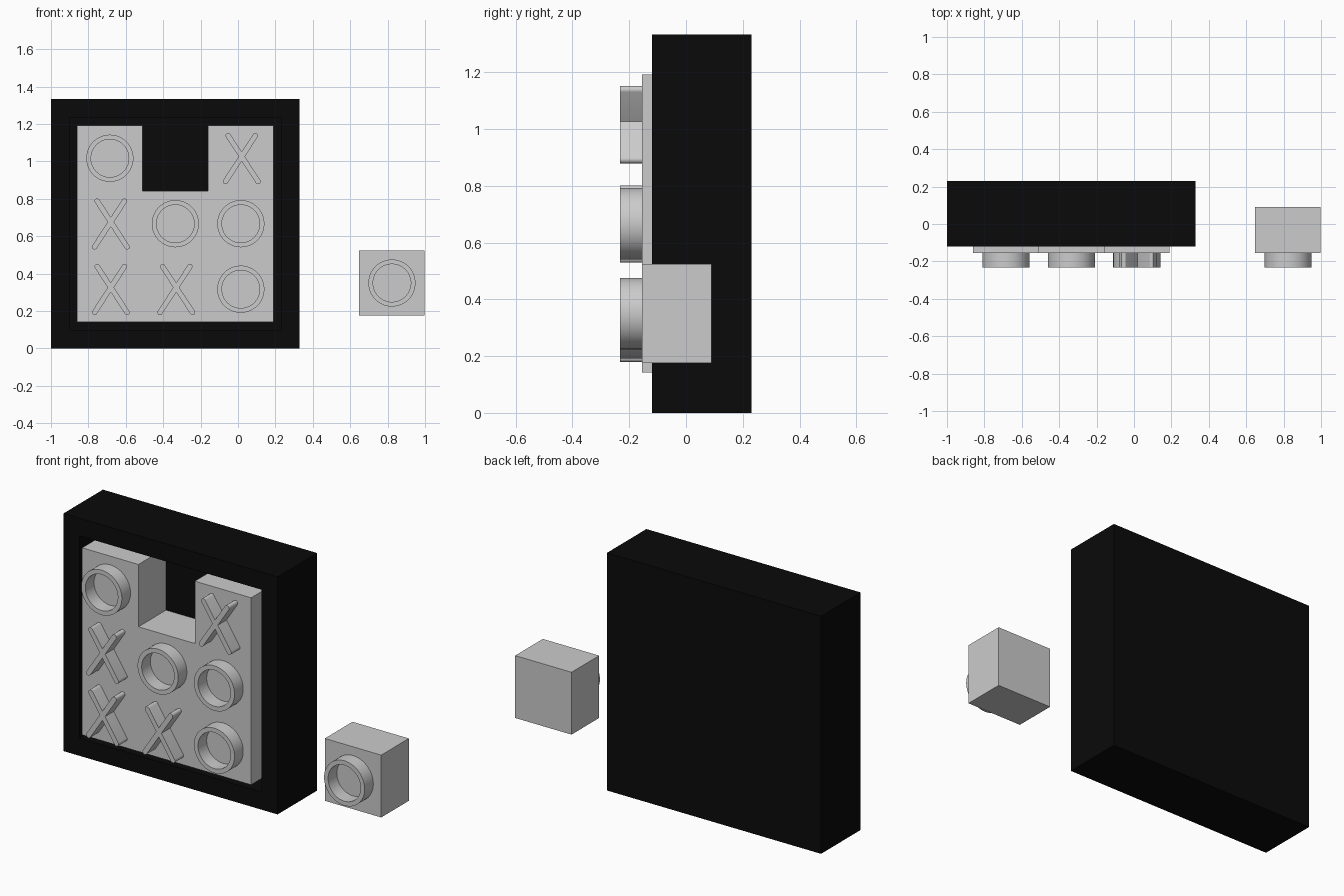
import bpy, bmesh
from math import sin, cos, pi, atan2
from mathutils import Vector

if "Cube" in bpy.data.objects:
    bpy.data.objects.remove(bpy.data.objects["Cube"])

PITCH = 0.35
FACE_Y, BACK_Y, MARK_Y = -0.155, 0.09, -0.232
X0, Z0 = -0.86, 0.142          # lower left corner of the playing field


def finish(bm, name, smooth=False):
    bmesh.ops.recalc_face_normals(bm, faces=bm.faces)
    mesh = bpy.data.meshes.new(name)
    bm.to_mesh(mesh)
    bm.free()
    ob = bpy.data.objects.new(name, mesh)
    bpy.context.collection.objects.link(ob)
    if smooth:
        bpy.ops.object.select_all(action='DESELECT')
        bpy.context.view_layer.objects.active = ob
        ob.select_set(True)
        bpy.ops.object.shade_smooth_by_angle(angle=0.6)
    return ob


def prism(name, outline, y0, y1, smooth=False):
    """Extrude an (x, z) outline from y0 to y1."""
    bm = bmesh.new()
    face = bm.faces.new([bm.verts.new((x, y0, z)) for x, z in outline])
    new = bmesh.ops.extrude_face_region(bm, geom=[face])['geom']
    verts = [g for g in new if isinstance(g, bmesh.types.BMVert)]
    bmesh.ops.translate(bm, verts=verts, vec=(0, y1 - y0, 0))
    return finish(bm, name, smooth)


def rect(xa, xb, za, zb):
    return [(xa, za), (xb, za), (xb, zb), (xa, zb)]


def ring(name, cx, cz, outer=0.126, inner=0.101, n=64):
    """Raised hollow round mark."""
    bm = bmesh.new()
    section = [(outer, FACE_Y), (outer, MARK_Y), (inner, MARK_Y), (inner, FACE_Y)]
    loops = [[bm.verts.new((cx + r * cos(2 * pi * i / n), y, cz + r * sin(2 * pi * i / n)))
              for i in range(n)] for r, y in section]
    for a, b in zip(loops, loops[1:] + loops[:1]):
        for i in range(n):
            j = (i + 1) % n
            bm.faces.new((a[i], a[j], b[j], b[i]))
    return finish(bm, name, True)


def cross(name, cx, cz, r=0.014):
    """Raised cross with rounded arm ends, slightly wider at the bottom."""
    tx, tz, bx, bz = 0.073, 0.121, 0.087, -0.124
    hub = Vector((0, tz + (bz - tz) * tx / (tx + bx)))
    ends = [Vector(p) for p in ((tx, tz), (-tx, tz), (-bx, bz), (bx, bz))]
    angles = [atan2(*(e - hub).yx) for e in ends]
    pts = []
    for i, (e, a) in enumerate(zip(ends, angles)):
        for k in range(9):
            t = a - pi / 2 + pi * k / 8
            pts.append(e + Vector((cos(t), sin(t))) * r)
        gap = (angles[(i + 1) % 4] - a) % (2 * pi)
        mid = a + gap / 2
        pts.append(hub + Vector((cos(mid), sin(mid))) * (r / sin(gap / 2)))
    return prism(name, [(cx + 0.005 + p.x, cz + p.y) for p in pts], FACE_Y, MARK_Y, True)


# Black tray with a square pocket in the front
bm = bmesh.new()
bmesh.ops.create_cube(bm, size=1)
for v in bm.verts:
    v.co = Vector((v.co.x * 1.33 - 0.335, v.co.y * 0.35 + 0.055, v.co.z * 1.334 + 0.667))
bm.normal_update()
front = next(f for f in bm.faces if f.normal.y < -0.9)
bmesh.ops.inset_region(bm, faces=[front], thickness=0.14)
pocket = bmesh.ops.extrude_face_region(bm, geom=[front])['geom']
bmesh.ops.translate(bm, verts=[g for g in pocket if isinstance(g, bmesh.types.BMVert)],
                    vec=(0, BACK_Y + 0.12, 0))
if front.is_valid:
    bmesh.ops.delete(bm, geom=[front], context='FACES_ONLY')
tray = finish(bm, "tray")
black = bpy.data.materials.new("black")
black.diffuse_color = (0.003, 0.003, 0.003, 1)
black.use_nodes = True
black.node_tree.nodes["Principled BSDF"].inputs["Base Color"].default_value = black.diffuse_color
tray.data.materials.append(black)

# Field of eight joined tiles, top middle slot left open
x1, x2, x3 = (X0 + PITCH * k for k in (1, 2, 3))
z2, z3 = Z0 + 2 * PITCH, Z0 + 3 * PITCH
prism("tile_field", [(X0, Z0), (x3, Z0), (x3, z3), (x2, z3), (x2, z2), (x1, z2), (x1, z3), (X0, z3)],
      FACE_Y, BACK_Y)

# Raised marks, rows from the top
for r, row in enumerate(("o-x", "xoo", "xxo")):
    for c, mark in enumerate(row):
        px, pz = X0 + PITCH * (c + 0.5), Z0 + PITCH * (2.5 - r)
        if mark == "o":
            ring(f"ring_mark_{r}_{c}", px, pz)
        elif mark == "x":
            cross(f"cross_mark_{r}_{c}", px, pz)

# Loose tile with its own ring
prism("loose_tile", rect(0.648, 0.998, 0.175, 0.525), FACE_Y, BACK_Y)
ring("loose_ring_mark", 0.823, 0.35)
